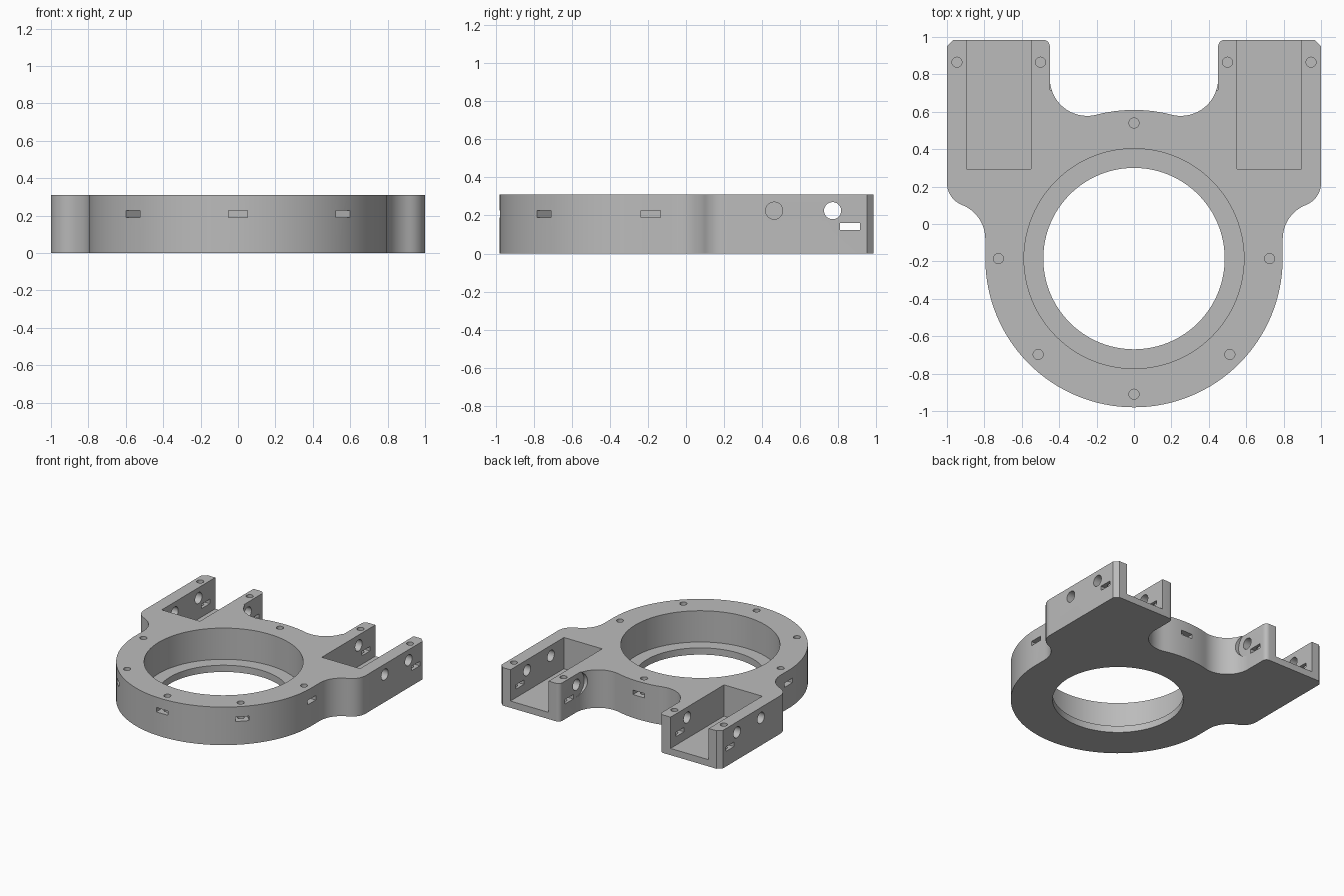
import bpy, bmesh
from math import radians, cos, sin, pi
from mathutils import Matrix, Vector

cube = bpy.data.objects.get("Cube")
if cube:
    bpy.data.objects.remove(cube, do_unlink=True)

HEIGHT = 0.31
FLOOR = 0.055
CY = -0.185          # ring centre on y
RING = 0.795         # ring outer radius

grey = bpy.data.materials.new("plain_grey")
grey.use_nodes = True
colour = (0.5, 0.5, 0.5, 1)
grey.diffuse_color = colour
grey.node_tree.nodes["Principled BSDF"].inputs["Base Color"].default_value = colour


def arc(cx, cy, r, a0, a1, n):
    angles = [radians(a0 + (a1 - a0) * i / n) for i in range(n + 1)]
    return [(cx + r * cos(a), cy + r * sin(a)) for a in angles]


def make_object(name, bm):
    bmesh.ops.recalc_face_normals(bm, faces=bm.faces)
    mesh = bpy.data.meshes.new(name)
    bm.to_mesh(mesh)
    bm.free()
    mesh.materials.append(grey)
    obj = bpy.data.objects.new(name, mesh)
    bpy.context.scene.collection.objects.link(obj)
    return obj


# Body: half outline, mirrored and extruded
half = arc(0, CY, RING, -90, 0, 32)
half += arc(0.99, -0.08, 0.195, 180, 111, 12)
half += arc(0.875, 0.219, 0.125, -69, 0, 10)[1:]
half += [(1, 0.95), (0.965, 0.985)]
half += arc(0.485, 0.95, 0.035, 90, 180, 6)
half += arc(0.25, 0.778, 0.2, 0, -104.5, 20)
half += arc(0, CY, RING, 75.5, 90, 6)[1:]
outline = half + [(-x, y) for x, y in reversed(half[1:-1])]

bm = bmesh.new()
base = bm.faces.new([bm.verts.new((x, y, 0)) for x, y in outline])
top = bmesh.ops.extrude_face_region(bm, geom=[base])["geom"]
bmesh.ops.translate(bm, vec=(0, 0, HEIGHT),
                    verts=[v for v in top if isinstance(v, bmesh.types.BMVert)])
body = make_object("mount_body", bm)


def cut(bm):
    """Subtract the given shape from the body."""
    cutter = make_object("cutter", bm)
    cutter.hide_render = True
    mod = body.modifiers.new("cut", 'BOOLEAN')
    mod.operation = 'DIFFERENCE'
    mod.solver = 'EXACT'
    mod.object = cutter
    bpy.context.view_layer.objects.active = body
    bpy.ops.object.modifier_apply(modifier=mod.name)
    bpy.data.objects.remove(cutter, do_unlink=True)


def cut_box(low, high, turn=None):
    low, high = Vector(low), Vector(high)
    bm = bmesh.new()
    bmesh.ops.create_cube(bm, size=1)
    bmesh.ops.scale(bm, vec=high - low, verts=bm.verts)
    bmesh.ops.translate(bm, vec=(low + high) / 2, verts=bm.verts)
    if turn:
        bmesh.ops.transform(bm, matrix=turn, verts=bm.verts)
    cut(bm)


def cut_cylinder(start, end, r, sides):
    start, end = Vector(start), Vector(end)
    axis = end - start
    bm = bmesh.new()
    bmesh.ops.create_cone(bm, cap_ends=True, segments=sides, radius1=r,
                          radius2=r, depth=axis.length)
    spin = axis.to_track_quat('Z', 'Y').to_matrix().to_4x4()
    bmesh.ops.transform(bm, verts=bm.verts,
                        matrix=Matrix.Translation((start + end) / 2) @ spin)
    cut(bm)


# Stepped bore through the ring
cut_cylinder((0, CY, FLOOR), (0, CY, 0.5), 0.588, 96)
cut_cylinder((0, CY, -0.1), (0, CY, 0.5), 0.485, 96)

# Screw holes and radial nut slots around the ring
for angle in (0, 90, 180, 225, 270, 315):
    a = radians(angle)
    x, y = 0.725 * cos(a), CY + 0.725 * sin(a)
    cut_cylinder((x, y, 0.13), (x, y, 0.5), 0.027, 20)
    turn = Matrix.Translation((0, CY, 0)) @ Matrix.Rotation(a, 4, 'Z')
    cut_box((0.67, -0.052, 0.19), (0.9, 0.052, 0.226), turn)

# Arms: open channels, cross holes, nut slots and screw holes
for s in (-1, 1):
    xs = sorted((s * 0.55, s * 0.895))
    cut_box((xs[0], 0.295, FLOOR), (xs[1], 1.2, 0.5))
    cut_cylinder((s * 0.45, 0.77, 0.225), (s * 0.2, 0.77, 0.225), 0.1, 48)
    cut_cylinder((s * 0.4, 0.77, 0.225), (s * 1.1, 0.77, 0.225), 0.045, 28)
    cut_cylinder((s * 0.8, 0.463, 0.225), (s * 1.1, 0.463, 0.225), 0.045, 28)
    xs = sorted((s * 0.4, s * 1.1))
    cut_box((xs[0], 0.81, 0.124), (xs[1], 0.915, 0.16))
    for x in (0.5, 0.947):
        cut_cylinder((s * x, 0.865, 0.09), (s * x, 0.865, 0.5), 0.027, 20)

# Smooth curved walls, sharp rims
bpy.ops.object.select_all(action='DESELECT')
body.select_set(True)
bpy.context.view_layer.objects.active = body
bpy.ops.object.shade_smooth_by_angle(angle=radians(30))
